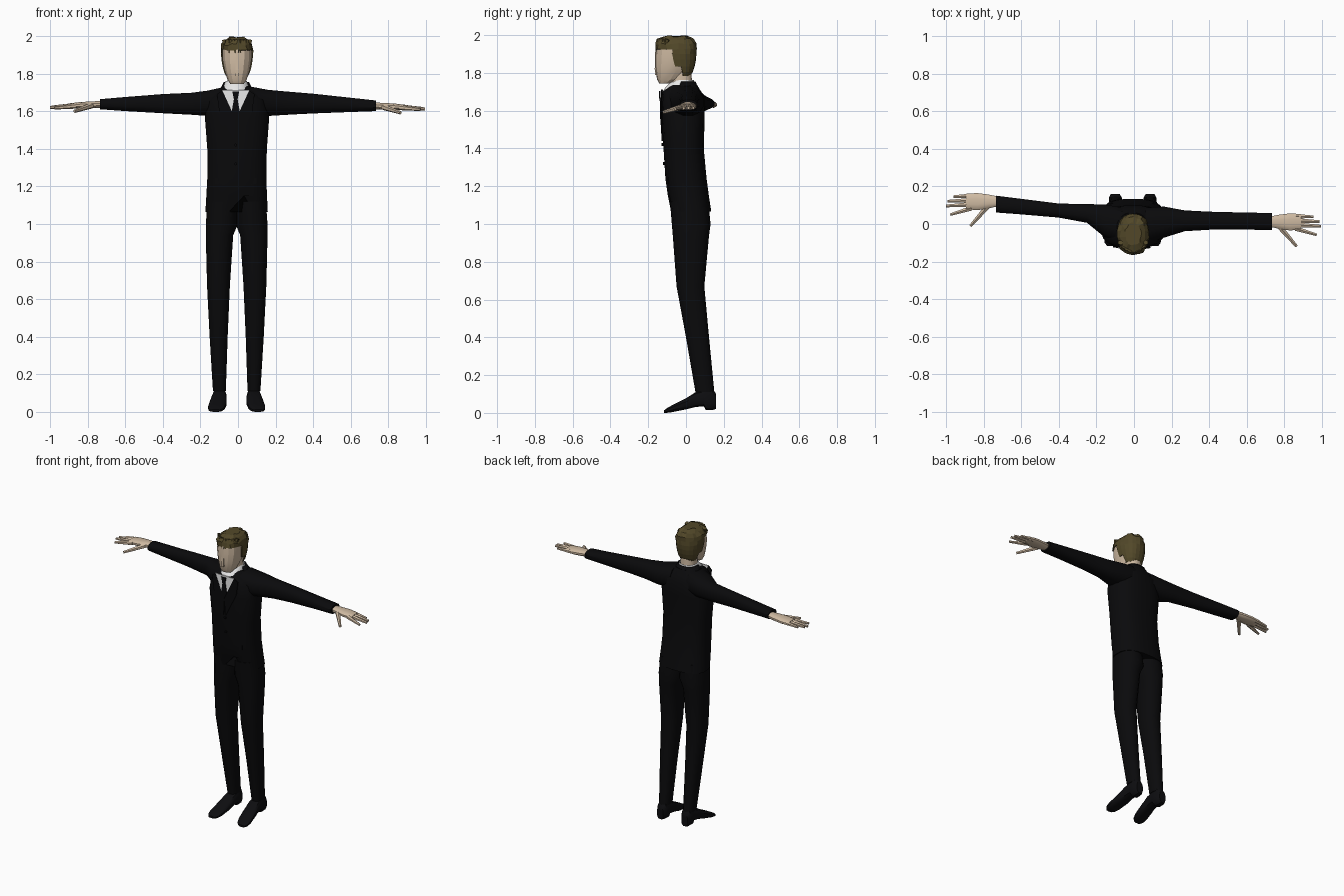
import bpy, bmesh, math, random
from mathutils import Vector

if "Cube" in bpy.data.objects:
    bpy.data.objects.remove(bpy.data.objects["Cube"], do_unlink=True)
random.seed(4)


def material(name, rgb):
    m = bpy.data.materials.new(name)
    m.use_nodes = True
    m.diffuse_color = (*rgb, 1)
    m.node_tree.nodes["Principled BSDF"].inputs["Base Color"].default_value = (*rgb, 1)
    return m


SUIT = material("black cloth", (0.003, 0.003, 0.0035))
SHOE = material("black leather", (0.004, 0.004, 0.005))
SKIN = material("skin", (0.62, 0.49, 0.36))
HAIR = material("brown hair", (0.085, 0.065, 0.022))
SHIRT = material("white shirt", (0.8, 0.8, 0.8))


def finish(name, bm, mat, smooth=35):
    bmesh.ops.recalc_face_normals(bm, faces=bm.faces)
    me = bpy.data.meshes.new(name)
    bm.to_mesh(me)
    bm.free()
    me.materials.append(mat)
    ob = bpy.data.objects.new(name, me)
    bpy.context.collection.objects.link(ob)
    if smooth:
        bpy.ops.object.select_all(action='DESELECT')
        ob.select_set(True)
        bpy.context.view_layer.objects.active = ob
        bpy.ops.object.shade_smooth_by_angle(angle=math.radians(smooth))
    return ob


def loft_mesh(rings, axis, n, power=2.4, caps=True):
    """Rings are (t, a0, a1, b0, b1): position on the axis, then the extents across it."""
    bm, rows = bmesh.new(), []
    for t, a0, a1, b0, b1 in rings:
        row = []
        for i in range(n):
            w = 2 * math.pi * (i + 0.5) / n
            c, s = math.cos(w), math.sin(w)
            c = math.copysign(abs(c) ** (2 / power), c)
            s = math.copysign(abs(s) ** (2 / power), s)
            a = (a0 + a1) / 2 + c * (a1 - a0) / 2
            b = (b0 + b1) / 2 + s * (b1 - b0) / 2
            row.append(bm.verts.new({'x': (t, a, b), 'y': (a, t, b), 'z': (a, b, t)}[axis]))
        rows.append(row)
    for r, q in zip(rows, rows[1:]):
        for i in range(n):
            j = (i + 1) % n
            bm.faces.new((r[i], r[j], q[j], q[i]))
    if caps:
        bm.faces.new(rows[0])
        bm.faces.new(rows[-1])
    return bm


def loft(name, rings, axis, mat, n=12, power=2.4, smooth=35):
    return finish(name, loft_mesh(rings, axis, n, power), mat, smooth)


def tube(name, p, q, r0, r1, mat, n=6):
    p, q = Vector(p), Vector(q)
    bm = bmesh.new()
    bmesh.ops.create_cone(bm, cap_ends=True, segments=n, radius1=r0, radius2=r1, depth=(q - p).length)
    rot = (q - p).to_track_quat('Z', 'Y').to_matrix()
    for v in bm.verts:
        v.co = rot @ v.co + (p + q) / 2
    return finish(name, bm, mat)


def chest_plate(name, pts, mat, lift):
    """Thin plate that follows the curve of the chest; pts are (x, z)."""
    bm = bmesh.new()
    front = lambda z: -0.131 + max(0, 1.56 - z) * 0.06
    vs = [bm.verts.new((x, front(z) - lift + x * x, z)) for x, z in pts]
    face = bm.faces.new(vs)
    ext = bmesh.ops.extrude_face_region(bm, geom=[face])["geom"]
    bmesh.ops.translate(bm, vec=(0, 0.006, 0), verts=[e for e in ext if isinstance(e, bmesh.types.BMVert)])
    return finish(name, bm, mat, 0)


# Jacket body, with the front of the hem cut away upward
bm = loft_mesh([(1.065, -.175, .16, -.08, .135), (1.15, -.17, .156, -.097, .122),
                (1.24, -.165, .152, -.11, .11), (1.40, -.165, .155, -.12, .095),
                (1.57, -.178, .168, -.13, .10), (1.66, -.16, .15, -.131, .10),
                (1.70, -.115, .10, -.125, .082), (1.735, -.08, .065, -.085, .06)], 'z', 20, 2.6)
for v in bm.verts:
    if v.co.z < 1.07 and v.co.y < -.05 and abs(v.co.x + .007) < .04:
        v.co.z += .085
finish("jacket_body", bm, SUIT)

# Sleeves
left_sleeve = [(.06, -.11, .09, 1.57, 1.735), (.16, -.075, .095, 1.573, 1.716), (.27, -.04, .074, 1.58, 1.706),
               (.40, -.032, .067, 1.587, 1.695), (.60, -.031, .062, 1.595, 1.673), (.735, -.034, .06, 1.60, 1.658)]
right_sleeve = [(-.06, -.11, .09, 1.57, 1.735), (-.16, -.07, .107, 1.573, 1.712), (-.25, .005, .107, 1.58, 1.70),
                (-.40, .033, .11, 1.588, 1.693), (-.60, .05, .135, 1.60, 1.677), (-.735, .06, .152, 1.61, 1.665)]
loft("left_sleeve", left_sleeve, 'x', SUIT)
loft("right_sleeve", right_sleeve, 'x', SUIT)

# Hands
for side, sx, dx, dy, dz in (("left", 1, 0, 0, 0), ("right", -1, -.005, .108, .008)):
    def at(x, y, z):
        return (sx * x + dx, y + dy, z + dz)
    palm = [(.72, -.015, .04, 1.61, 1.648), (.77, -.026, .05, 1.608, 1.645),
            (.83, -.036, .058, 1.606, 1.642), (.89, -.03, .054, 1.607, 1.635)]
    loft(side + "_palm", [(sx * t + dx, a + dy, b + dy, c + dz, d + dz) for t, a, b, c, d in palm], 'x', SKIN)
    for f, p, q, r in (("thumb", (.775, -.015, 1.622), (.865, -.118, 1.592), .016),
                       ("index_finger", (.86, -.024, 1.62), (.972, -.058, 1.609), .014),
                       ("middle_finger", (.86, -.004, 1.622), (.995, -.012, 1.612), .015),
                       ("ring_finger", (.86, .018, 1.622), (.988, .013, 1.614), .015),
                       ("little_finger", (.86, .042, 1.622), (.955, .038, 1.614), .014)):
        tube(f"{side}_{f}", at(*p), at(*q), r, r * .55, SKIN)

# Trouser legs and shoes
leg = [(.11, .05, .12, .05, .15), (.40, .04, .138, 0, .122), (.67, .028, .152, -.05, .097),
       (.94, .01, .159, -.07, .122), (1.0, -.015, .159, -.075, .13), (1.12, -.01, .15, -.085, .118)]
shoe = [(.16, .062, .11, .02, .10), (.14, .05, .12, .014, .13), (.105, .047, .122, .014, .125),
        (.095, .047, .122, .034, .122), (.05, .045, .126, .03, .11), (0, .045, .136, .018, .078),
        (-.07, .055, .146, .004, .043), (-.10, .066, .143, 0, .026), (-.116, .085, .13, 0, .014)]
for side in ("left", "right"):
    def flip(rows):
        return rows if side == "left" else [(t, -b - .014, -a - .014, c, d) for t, a, b, c, d in rows]
    loft(side + "_trouser_leg", flip(leg), 'z', SUIT, 14, 2.3)
    loft(side + "_shoe", flip(shoe), 'y', SHOE, 12, 2.8)

# Shirt front, tie and jacket details
C = -.012
chest_plate("shirt_front", [(C - .072, 1.712), (C, 1.555), (C + .072, 1.712)], SHIRT, .004)
chest_plate("tie_blade", [(C - .009, 1.67), (C - .021, 1.60), (C, 1.555), (C + .021, 1.60), (C + .009, 1.67)], SUIT, .008)
chest_plate("tie_knot", [(C - .018, 1.705), (C - .010, 1.665), (C + .010, 1.665), (C + .018, 1.705)], SUIT, .011)
for side, s in (("left", 1), ("right", -1)):
    chest_plate(side + "_lapel", [(C + s * .072, 1.712), (C + s * .10, 1.69), (C + s * .088, 1.60),
                                  (C + s * .008, 1.44), (C, 1.555)], SUIT, .005)
    chest_plate(side + "_pocket_flap", [(C + s * .05, 1.235), (C + s * .11, 1.245),
                                        (C + s * .11, 1.215), (C + s * .05, 1.205)], SUIT, -.006)
for i, z in enumerate((1.42, 1.32)):
    tube(f"jacket_button_{i + 1}", (C, -.11, z), (C, -.129 + (1.42 - z) * .06, z), .008, .008, SUIT, 10)

# Neck, shirt collar and the jacket collar behind it
loft("neck", [(1.69, -.06, .045, -.08, .035), (1.83, -.055, .042, -.085, .03)], 'z', SKIN)
bm = loft_mesh([(1.69, -.092, .07, -.13, .05), (1.72, -.085, .063, -.113, .048),
                (1.762, -.066, .048, -.07, .042)], 'z', 16, 2.2, False)
finish("shirt_collar", bm, SHIRT)
bm = loft_mesh([(1.69, -.11, .095, -.13, .075), (1.755, -.078, .06, -.075, .052)], 'z', 16, 2.2, False)
bmesh.ops.delete(bm, geom=[f for f in bm.faces if f.calc_center_median().y < -.045], context='FACES')
finish("jacket_collar", bm, SUIT).modifiers.new("thickness", 'SOLIDIFY').thickness = .008

# Head with a straight nose ridge
H = -.005
head = [(1.745, .036, -.142, -.085), (1.765, .051, -.153, -.04), (1.82, .069, -.162, .015),
        (1.88, .08, -.163, .035), (1.94, .08, -.158, .04), (1.975, .06, -.135, .02)]
loft("head", [(z, H - w, H + w, a, b) for z, w, a, b in head], 'z', SKIN, 14, 2.3, 20)
loft("nose_ridge", [(1.79, H - .014, H + .014, -.168, -.14), (1.82, H - .013, H + .013, -.17, -.14),
                    (1.93, H - .008, H + .008, -.166, -.14)], 'z', SKIN, 4, 2, 0)

# Hair cap, open at the face, with a ruffled top
cap = [(1.783, .056, -.07, .022), (1.805, .068, -.10, .036), (1.835, .077, -.13, .046),
       (1.87, .083, -.15, .053), (1.90, .086, -.161, .055), (1.927, .087, -.164, .054),
       (1.955, .083, -.162, .05), (1.978, .068, -.15, .036), (1.994, .042, -.115, .005)]
bm = loft_mesh([(z, H - w, H + w, a, b) for z, w, a, b in cap], 'z', 22, 2.3)


def bare(f):
    c = f.calc_center_median()
    return c.z < 1.79 and len(f.verts) > 4 or c.z < 1.925 and c.y < -.065 or c.z < 1.835 and c.y < -.02


bmesh.ops.delete(bm, geom=[f for f in bm.faces if bare(f)], context='FACES')
for v in bm.verts:
    if v.co.z > 1.92:
        v.co += Vector([random.uniform(-.005, .005) for _ in range(3)])
finish("hair_cap", bm, HAIR, 0).modifiers.new("thickness", 'SOLIDIFY').thickness = .006

# Fringe locks along the forehead
for i in range(9):
    x = H - .068 + i * .017
    y = -.158 + 9 * (x - H) ** 2
    tube(f"fringe_lock_{i + 1}", (x, y + .018, 1.978), (x + random.uniform(-.01, .01), y - .002,
         1.915 + random.uniform(-.008, .012)), .014, .003, HAIR, 5)
